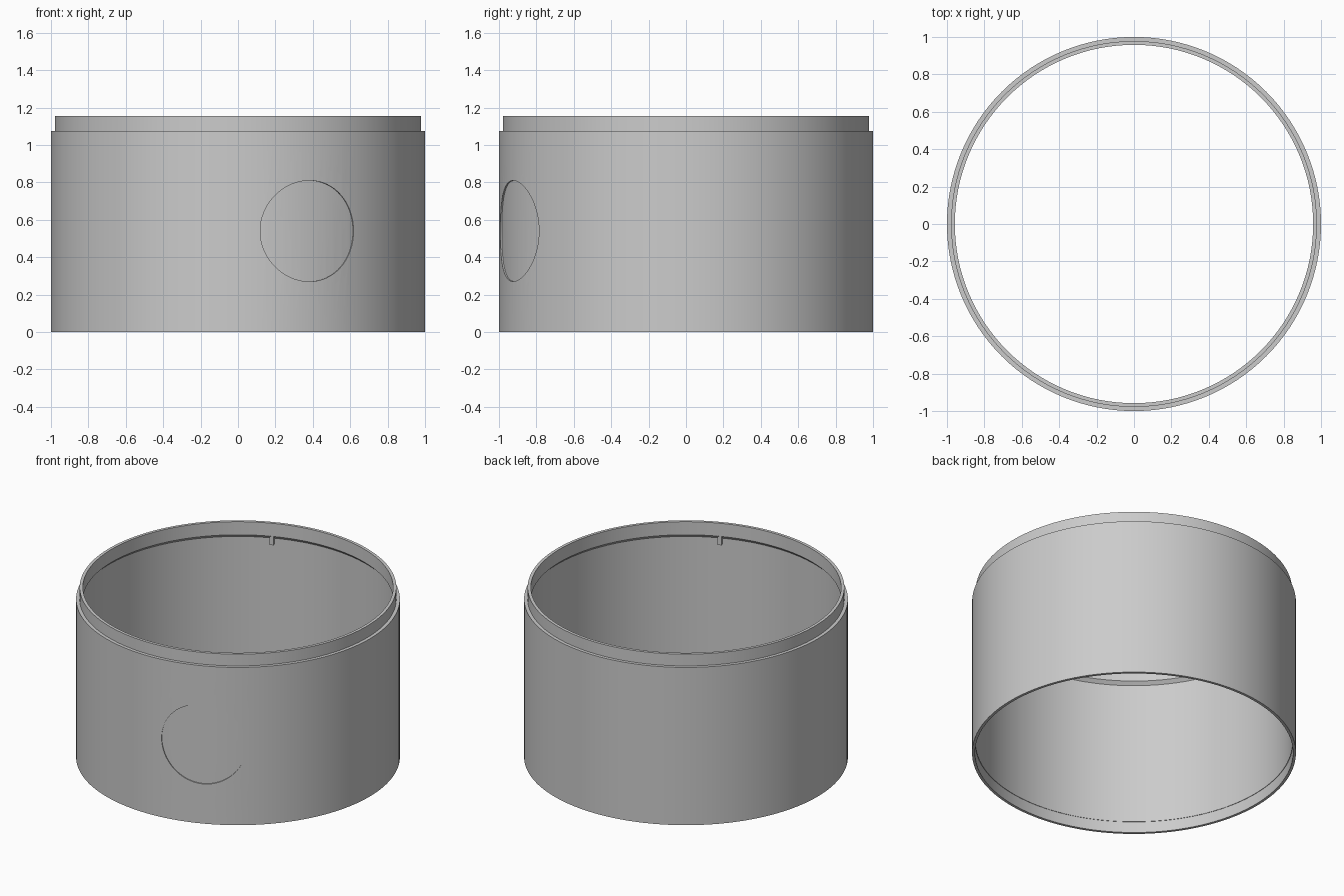
import bpy
import bmesh
from math import pi, sin, cos, radians
from mathutils import Matrix, Vector

SEGMENTS = 128
MARK_ANGLE = radians(-67.5)      # direction of the round recess

cube = bpy.data.objects.get("Cube")
if cube:
    bpy.data.objects.remove(cube, do_unlink=True)

grey = bpy.data.materials.new("plain grey")
grey.use_nodes = True
grey.diffuse_color = (0.6, 0.6, 0.6, 1)
grey.node_tree.nodes["Principled BSDF"].inputs["Base Color"].default_value = (0.6, 0.6, 0.6, 1)


def make_object(name, bm):
    bmesh.ops.recalc_face_normals(bm, faces=bm.faces)
    mesh = bpy.data.meshes.new(name)
    bm.to_mesh(mesh)
    bm.free()
    mesh.materials.append(grey)
    obj = bpy.data.objects.new(name, mesh)
    bpy.context.collection.objects.link(obj)
    return obj


def lathe(name, profile):
    """Spin a closed (radius, height) profile around z."""
    bm = bmesh.new()
    rings = [[bm.verts.new((r * cos(2 * pi * i / SEGMENTS), r * sin(2 * pi * i / SEGMENTS), z))
              for i in range(SEGMENTS)] for r, z in profile]
    for k, ring in enumerate(rings):
        other = rings[(k + 1) % len(rings)]
        for i in range(SEGMENTS):
            j = (i + 1) % SEGMENTS
            bm.faces.new((ring[i], ring[j], other[j], other[i]))
    return make_object(name, bm)


def cylinder(name, radius, depth, segments, matrix):
    bm = bmesh.new()
    bmesh.ops.create_cone(bm, cap_ends=True, segments=segments, radius1=radius,
                          radius2=radius, depth=depth, matrix=matrix)
    obj = make_object(name, bm)
    obj.hide_render = True
    return obj


def subtract(obj, cutter):
    """Cut one object from another and discard the cutter."""
    mod = obj.modifiers.new("cut", 'BOOLEAN')
    mod.operation = 'DIFFERENCE'
    mod.solver = 'EXACT'
    mod.object = cutter
    bpy.context.view_layer.update()
    graph = bpy.context.evaluated_depsgraph_get()
    mesh = bpy.data.meshes.new_from_object(obj.evaluated_get(graph))
    obj.modifiers.clear()
    obj.data = mesh
    bpy.data.objects.remove(cutter, do_unlink=True)


# Thin open sleeve: outer wall, stepped top lip, chamfered ledge, bottom socket
sleeve = lathe("sleeve", [
    (1.0, 0), (1.0, 1.075), (0.978, 1.075), (0.978, 1.155),
    (0.958, 1.155), (0.958, 1.066), (0.979, 1.045),
    (0.979, 0.075), (0.982, 0.075), (0.982, 0)])

# Shallow round recess that follows the curve of the wall
outward = Vector((cos(MARK_ANGLE), sin(MARK_ANGLE), 0))
place = Matrix.Translation(outward + Vector((0, 0, 0.54))) @ \
    outward.to_track_quat('Z', 'Y').to_matrix().to_4x4()
plug = cylinder("recess_cutter", 0.27, 0.3, 64, place)
core = cylinder("recess_core", 0.992, 3, SEGMENTS, Matrix.Rotation(pi / 2, 4, 'Z'))
subtract(plug, core)
subtract(sleeve, plug)

# Two small locating tabs under the inner ledge
for name, angle in (("front_tab", MARK_ANGLE), ("back_tab", MARK_ANGLE + pi)):
    bm = bmesh.new()
    bmesh.ops.create_cube(bm, size=1, matrix=Matrix.Rotation(angle, 4, 'Z')
                          @ Matrix.Translation((0.972, 0, 1.035))
                          @ Matrix.Diagonal((0.026, 0.025, 0.06, 1)))
    make_object(name, bm)

bpy.ops.object.select_all(action='DESELECT')
sleeve.select_set(True)
bpy.context.view_layer.objects.active = sleeve
bpy.ops.object.shade_smooth_by_angle(angle=radians(30))
